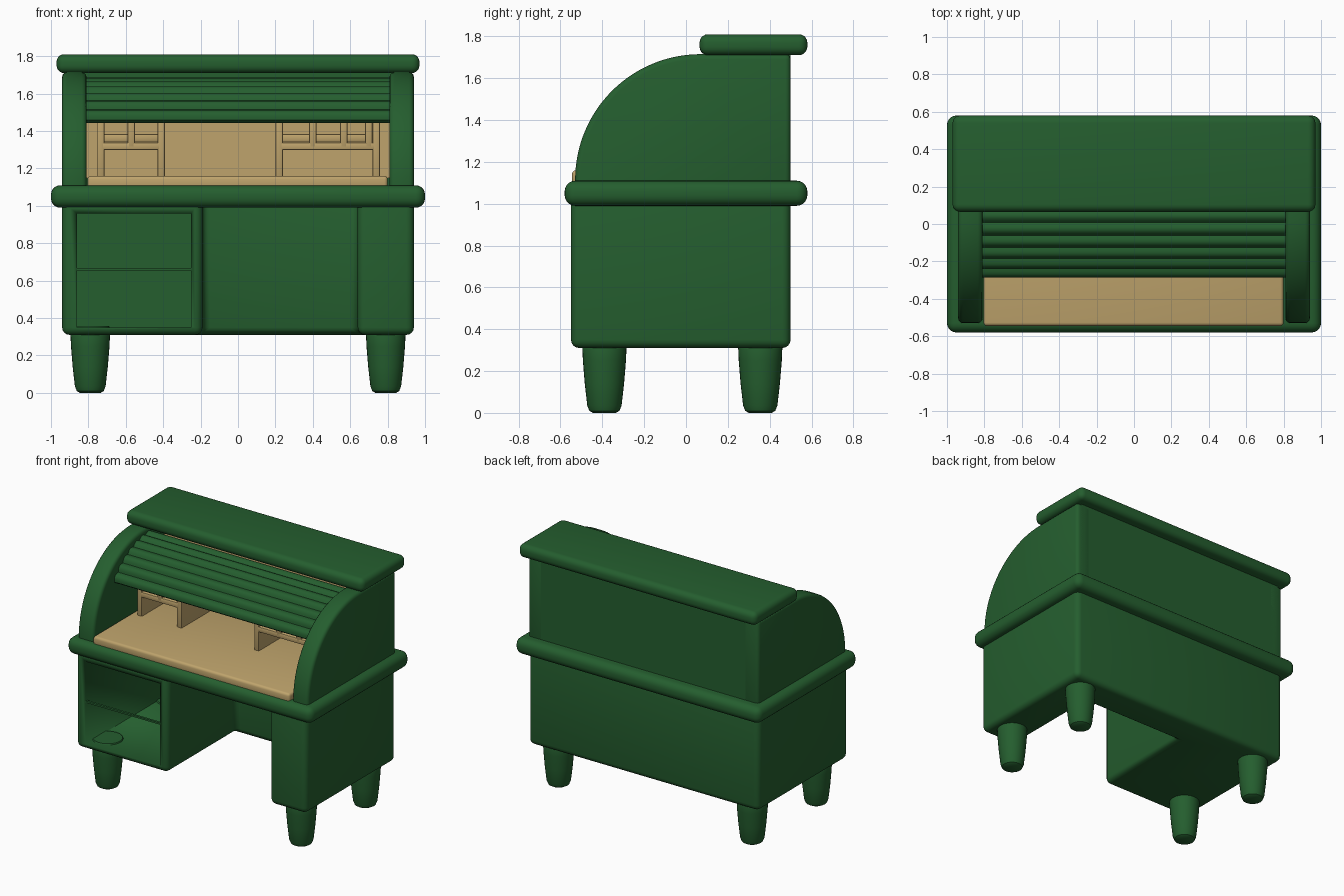
import bpy
import bmesh
from math import sin, cos, pi, radians
from mathutils import Vector

cube = bpy.data.objects.get("Cube")
if cube:
    bpy.data.objects.remove(cube, do_unlink=True)


def material(name, rgb):
    mat = bpy.data.materials.new(name)
    mat.use_nodes = True
    mat.diffuse_color = (*rgb, 1)
    mat.node_tree.nodes["Principled BSDF"].inputs["Base Color"].default_value = (*rgb, 1)
    return mat


GREEN = material("deep green paint", (0.018, 0.112, 0.028))
TAN = material("pale wood", (0.52, 0.37, 0.15))


def finish(name, bm, mat, bevel=0, segments=3):
    bmesh.ops.recalc_face_normals(bm, faces=bm.faces)
    mesh = bpy.data.meshes.new(name)
    bm.to_mesh(mesh)
    bm.free()
    mesh.materials.append(mat)
    obj = bpy.data.objects.new(name, mesh)
    bpy.context.collection.objects.link(obj)
    bpy.ops.object.select_all(action="DESELECT")
    obj.select_set(True)
    bpy.context.view_layer.objects.active = obj
    if bevel:
        mod = obj.modifiers.new("rounded edges", "BEVEL")
        mod.width = bevel
        mod.segments = segments
        mod.limit_method = "ANGLE"
        mod.angle_limit = radians(40)
        bpy.ops.object.modifier_apply(modifier=mod.name)
    bpy.ops.object.shade_smooth_by_angle(angle=radians(35))
    return obj


def extrude(name, points, direction, mat, bevel=0, segments=3):
    """Extrude a flat outline along a direction."""
    bm = bmesh.new()
    face = bm.faces.new([bm.verts.new(p) for p in points])
    made = bmesh.ops.extrude_face_region(bm, geom=[face])["geom"]
    verts = [v for v in made if isinstance(v, bmesh.types.BMVert)]
    bmesh.ops.translate(bm, verts=verts, vec=Vector(direction))
    return finish(name, bm, mat, bevel, segments)


def box(name, x, y, z, mat, bevel=0, segments=3):
    outline = [(x[0], y[0], z[0]), (x[1], y[0], z[0]), (x[1], y[1], z[0]), (x[0], y[1], z[0])]
    return extrude(name, outline, (0, 0, z[1] - z[0]), mat, bevel, segments)


def lathe(name, profile, center, mat, sides=32):
    bm = bmesh.new()
    rings = [[bm.verts.new((center[0] + r * cos(2 * pi * i / sides),
                            center[1] + r * sin(2 * pi * i / sides), z))
              for i in range(sides)] for r, z in profile]
    for low, high in zip(rings, rings[1:]):
        for i in range(sides):
            j = (i + 1) % sides
            bm.faces.new((low[i], low[j], high[j], high[i]))
    bm.faces.new(rings[0])
    bm.faces.new(rings[-1])
    return finish(name, bm, mat)


# Lower body: U-shaped footprint around the knee space
footprint = [(-0.94, -0.55), (-0.19, -0.55), (-0.19, 0.24), (0.64, 0.24),
             (0.64, -0.55), (0.94, -0.55), (0.94, 0.5), (-0.94, 0.5)]
body = extrude("lower_body", [(x, y, 0.31) for x, y in footprint],
               (0, 0, 0.72), GREEN, 0.04, 4)

# Open drawer bay cut into the wide pedestal
cutter = box("drawer_bay_cutter", (-0.86, -0.25), (-0.7, 0.45), (0.35, 0.96), GREEN)
cutter.hide_render = True
bpy.context.view_layer.objects.active = body
cut = body.modifiers.new("drawer bay", "BOOLEAN")
cut.operation = "DIFFERENCE"
cut.solver = "EXACT"
cut.object = cutter
bpy.ops.object.modifier_apply(modifier=cut.name)
bpy.data.objects.remove(cutter, do_unlink=True)
box("drawer_rail", (-0.87, -0.24), (-0.547, -0.53), (0.655, 0.668), GREEN)

# Tapered legs, their tops showing inside the drawer bay
leg = [(0.055, 0), (0.072, 0.01), (0.082, 0.035), (0.094, 0.14),
       (0.103, 0.25), (0.107, 0.345), (0.1, 0.358)]
for side, x in (("right", -0.79), ("left", 0.79)):
    for end, y in (("front", -0.39), ("back", 0.355)):
        lathe(f"{end}_{side}_leg", leg, (x, y), GREEN)

# Rounded slabs
box("desk_slab", (-1, 1), (-0.58, 0.58), (0.99, 1.11), GREEN, 0.05, 5)
box("top_slab", (-0.97, 0.97), (0.065, 0.58), (1.71, 1.81), GREEN, 0.04, 5)

# Curved cheeks and back wall of the upper case
steps = 28
arc = [(0.07 - 0.6 * cos(t * pi / 2 / steps), 1.115 + 0.6 * sin(t * pi / 2 / steps))
       for t in range(steps + 1)]
cheek = [(-0.53, 1.05)] + arc + [(0.5, 1.715), (0.5, 1.05)]
for side, x in (("right", -0.94), ("left", 0.81)):
    extrude(f"{side}_cheek", [(x, y, z) for y, z in cheek], (0.13, 0, 0), GREEN, 0.025)
box("upper_back", (-0.9, 0.9), (0.42, 0.5), (1.05, 1.74), GREEN)

# Rolling shutter: a scalloped strip along an arc
slats, samples = 7, 6
count = slats * samples
outer, inner = [], []
for i in range(count + 1):
    angle = radians(144.5 - 58 * i / count)
    radius = 0.497 + 0.019 * abs(sin(pi * i / samples))
    outer.append((-0.82, 0.12 + radius * cos(angle), 1.17 + radius * sin(angle)))
    inner.append((-0.82, 0.12 + 0.47 * cos(angle), 1.17 + 0.47 * sin(angle)))
extrude("roll_shutter", outer + inner[::-1], (1.64, 0, 0), GREEN)

# Writing surface and inner back panel
box("writing_surface", (-0.805, 0.8), (-0.545, 0.42), (1.09, 1.16), TAN, 0.018)
box("inner_back_panel", (-0.81, 0.81), (0.3, 0.42), (1.15, 1.6), TAN)


# Pigeonholes on both sides of the writing surface
def upright(name, x, bottom):
    box(name, (x - 0.02, x + 0.02), (-0.1, 0.31), (bottom, 1.53), TAN, 0.008, 2)


for group, ends, dividers in (("right", (-0.735, -0.41), (-0.57,)),
                              ("left", (0.22, 0.74), (0.4, 0.565, 0.7))):
    for i, x in enumerate(ends):
        upright(f"{group}_pigeonhole_end_{i + 1}", x, 1.15)
    for i, x in enumerate(dividers):
        upright(f"{group}_pigeonhole_divider_{i + 1}", x, 1.31)
    for part, z in (("shelf", 1.32), ("sill", 1.365), ("roof", 1.52)):
        depth = 0.0 if part == "sill" else -0.1
        box(f"{group}_pigeonhole_{part}", ends, (depth, 0.31),
            (z - 0.022, z + 0.018), TAN, 0.008, 2)
